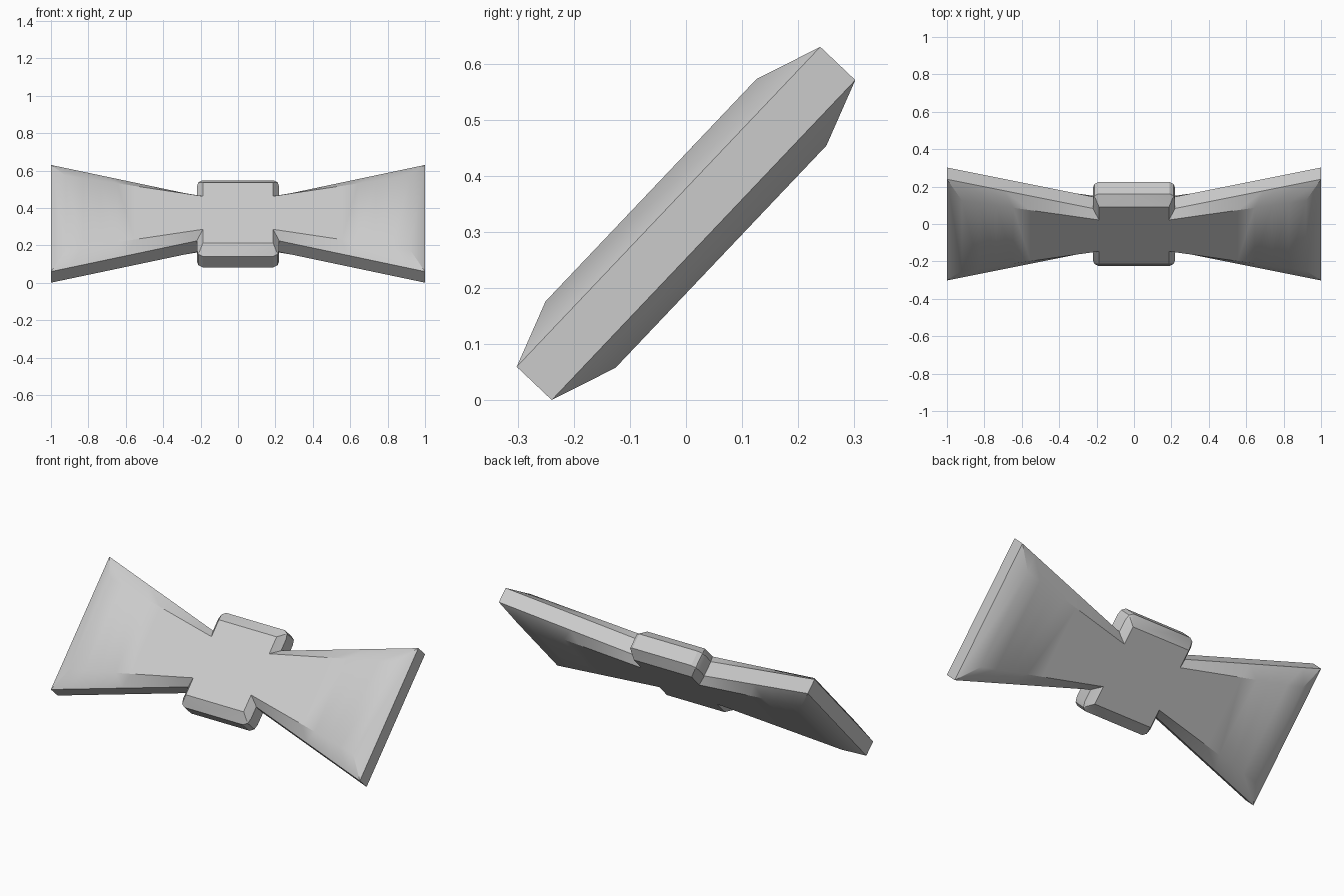
import bpy
import bmesh
import math
from mathutils import Matrix

cube = bpy.data.objects.get("Cube")
if cube:
    bpy.data.objects.remove(cube, do_unlink=True)

grey = bpy.data.materials.new("light_grey")
grey.use_nodes = True
COLOUR = (0.6, 0.6, 0.6, 1)
grey.diffuse_color = COLOUR
grey.node_tree.nodes["Principled BSDF"].inputs["Base Color"].default_value = COLOUR

FACE, RIM = 0.086, 0.043          # half thickness of the flat faces and of the rims
# Local axes: x = width, y = up along the tie, z = front normal; then tilted back
TILT = Matrix.Translation((0, 0, 0.315)) @ Matrix.Rotation(math.radians(46.5), 4, "X")


def loft(name, rings):
    """Skin a list of equal closed rings and cap both ends."""
    bm = bmesh.new()
    loops = [[bm.verts.new(p) for p in ring] for ring in rings]
    for a, b in zip(loops, loops[1:]):
        for i in range(len(a)):
            j = (i + 1) % len(a)
            bm.faces.new((a[i], a[j], b[j], b[i]))
    bm.faces.new(loops[0])
    bm.faces.new(loops[-1])
    bmesh.ops.remove_doubles(bm, verts=bm.verts, dist=1e-5)
    bmesh.ops.recalc_face_normals(bm, faces=bm.faces)
    mesh = bpy.data.meshes.new(name)
    bm.to_mesh(mesh)
    bm.free()
    mesh.transform(TILT)
    mesh.materials.append(grey)
    ob = bpy.data.objects.new(name, mesh)
    bpy.context.collection.objects.link(ob)
    bpy.ops.object.select_all(action="DESELECT")
    ob.select_set(True)
    bpy.context.view_layer.objects.active = ob
    bpy.ops.object.shade_smooth_by_angle(angle=math.radians(30))
    return ob


def wing(name, side):
    """Flared wing: raised flat panel with sloped borders down to a thin rim."""
    rings = []
    steps = 8
    for k in range(steps + 1):
        t = k / steps
        xf, uf = 0.187 + 0.733 * t, 0.122 + 0.151 * t    # edge of the flat panel
        xr, ur = 0.187 + 0.813 * t, 0.157 + 0.236 * t    # outer rim
        rings.append([(side * xf, uf, FACE), (side * xr, ur, RIM),
                      (side * xr, ur, -RIM), (side * xf, uf, -FACE),
                      (side * xf, -uf, -FACE), (side * xr, -ur, -RIM),
                      (side * xr, -ur, RIM), (side * xf, -uf, FACE)])
    # fold the sloped end border onto the rim line
    last = rings[-1]
    rim_end = [(side, math.copysign(0.393, y), math.copysign(RIM, z)) for x, y, z in last]
    return loft(name, rings + [rim_end])


wing("left_wing", 1)
wing("right_wing", -1)


def outline(points, z):
    """Mirror one corner's points into a closed four-corner outline."""
    ring = []
    for sx, sy in ((1, 1), (-1, 1), (-1, -1), (1, -1)):
        corner = points if sx * sy > 0 else points[::-1]
        ring += [(sx * x, sy * y, z) for x, y in corner]
    return ring


# Centre knot with a sloped border and cut corners
flat = [(0.187, 0.222)] * 3
rim = [(0.22, 0.235), (0.212, 0.265), (0.19, 0.28)]


def knot():
    bm = bmesh.new()
    for pts, z in ((flat, FACE), (rim, RIM)):
        for s in (1, -1):
            for p in set(outline(pts, s * z)):
                bm.verts.new(p)
    bmesh.ops.convex_hull(bm, input=bm.verts)
    bmesh.ops.dissolve_limit(bm, angle_limit=0.01, verts=bm.verts, edges=bm.edges)
    bmesh.ops.recalc_face_normals(bm, faces=bm.faces)
    mesh = bpy.data.meshes.new("centre_knot")
    bm.to_mesh(mesh)
    bm.free()
    mesh.transform(TILT)
    mesh.materials.append(grey)
    ob = bpy.data.objects.new("centre_knot", mesh)
    bpy.context.collection.objects.link(ob)
    bpy.ops.object.select_all(action="DESELECT")
    ob.select_set(True)
    bpy.context.view_layer.objects.active = ob
    bpy.ops.object.shade_smooth_by_angle(angle=math.radians(30))


knot()
